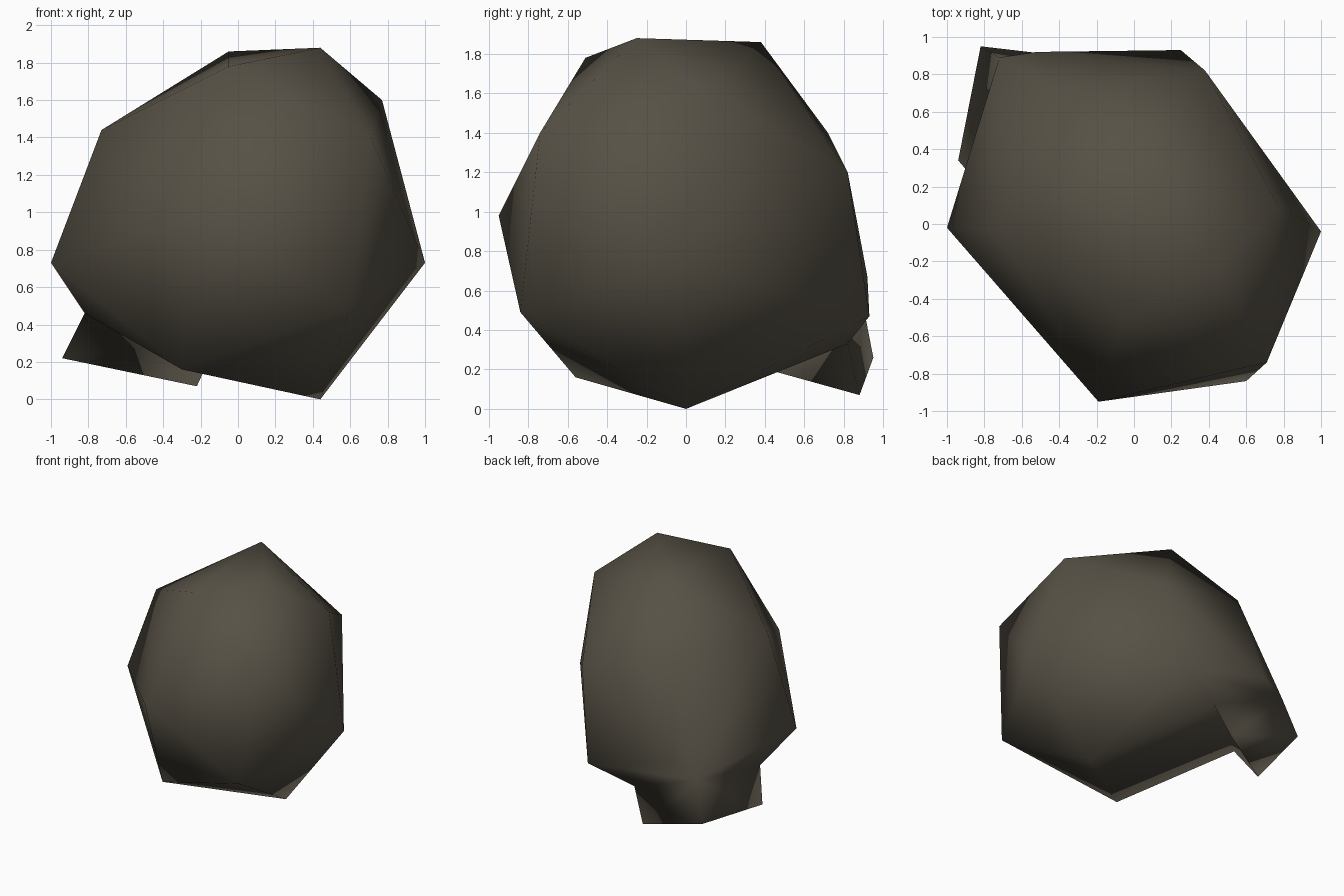
import bpy, bmesh

if "Cube" in bpy.data.objects:
    bpy.data.objects.remove(bpy.data.objects["Cube"])

# Boulder corner points
body = [(.44, -.25, 1.88), (-.05, .38, 1.86), (-.05, -.51, 1.78), (.77, .10, 1.60),
        (-.73, -.03, 1.44), (.71, -.74, 1.40), (-.42, .72, 1.40), (.38, .82, 1.20),
        (-.19, -.95, .98), (1.0, -.04, .73), (-1.0, -.02, .73), (-.52, .92, .67),
        (.60, -.84, .49), (.25, .93, .47), (-.30, -.56, .16), (.44, 0, 0)]
neck = [(-.82, .20, .46), (-.72, .89, .57), (-.10, .82, .33)]   # face the stub grows from
stub = [(-.94, .34, .22), (-.82, .95, .26), (-.22, .88, .07)]   # lower end of the stub

# Main boulder as a hull
bm = bmesh.new()
body_verts = [bm.verts.new(p) for p in body]
ring = [bm.verts.new(p) for p in neck]
bmesh.ops.convex_hull(bm, input=body_verts + ring)

# Pull the stub out of the neck face
face = bm.faces.get(ring)
if face:
    bm.faces.remove(face)
tip = [bm.verts.new(p) for p in stub]
for i in range(3):
    j = (i + 1) % 3
    bm.faces.new((ring[i], ring[j], tip[j], tip[i]))
bm.faces.new(tip)
bmesh.ops.triangulate(bm, faces=bm.faces[:])
bmesh.ops.recalc_face_normals(bm, faces=bm.faces[:])
for f in bm.faces:
    f.smooth = True

mesh = bpy.data.meshes.new("boulder")
bm.to_mesh(mesh)
bm.free()
rock = bpy.data.objects.new("boulder", mesh)
bpy.context.collection.objects.link(rock)

# Stone colour
stone = bpy.data.materials.new("dark grey brown stone")
stone.diffuse_color = (.095, .083, .061, 1)
stone.use_nodes = True
stone.node_tree.nodes["Principled BSDF"].inputs["Base Color"].default_value = stone.diffuse_color
mesh.materials.append(stone)
